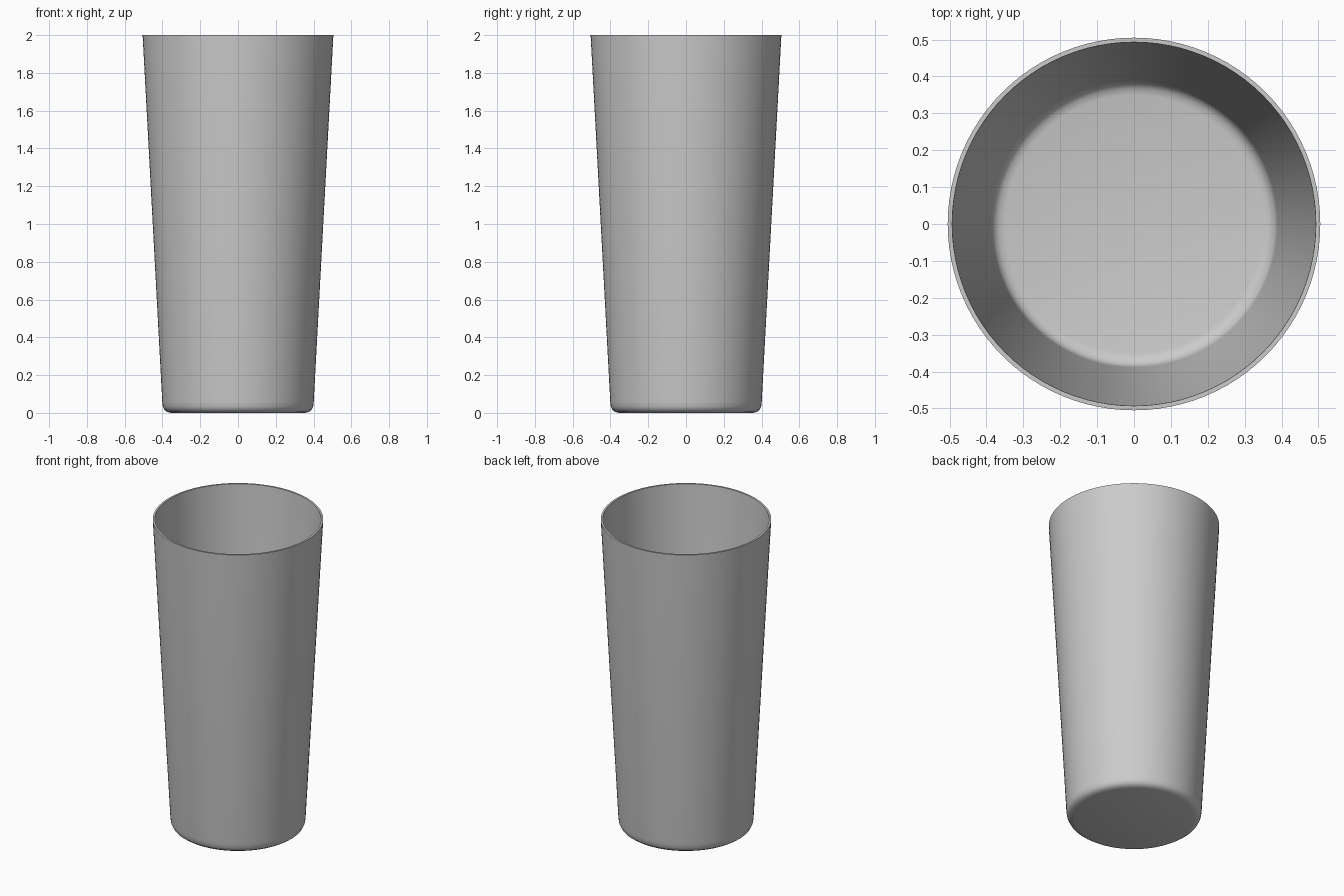
import bpy, bmesh, math

if "Cube" in bpy.data.objects:
    bpy.data.objects.remove(bpy.data.objects["Cube"])

WALL = 0.012
SEGMENTS = 96

# outer half-profile (radius, height), from the base centre up to the rim
outer = [(0, 0), (0.355, 0), (0.375, 0.005), (0.39, 0.016),
         (0.398, 0.033), (0.401, 0.06), (0.505, 2.0)]
# inner half-profile: the same curve inset by the wall thickness
inner = [(0, WALL), (0.35, WALL), (0.367, 0.016), (0.379, 0.025),
         (0.386, 0.039), (0.389, 0.065), (0.505 - WALL, 2.0)]

# tumbler: spin the closed wall section around z
bm = bmesh.new()
verts = [bm.verts.new((r, 0, z)) for r, z in outer + inner[::-1]]
edges = [bm.edges.new(pair) for pair in zip(verts, verts[1:])]
bmesh.ops.spin(bm, geom=verts + edges, cent=(0, 0, 0), axis=(0, 0, 1),
               angle=math.tau, steps=SEGMENTS, use_duplicate=False)
bmesh.ops.remove_doubles(bm, verts=bm.verts, dist=1e-5)
bmesh.ops.recalc_face_normals(bm, faces=bm.faces)

mesh = bpy.data.meshes.new("tumbler")
bm.to_mesh(mesh)
bm.free()
cup = bpy.data.objects.new("tumbler", mesh)
bpy.context.collection.objects.link(cup)

# smooth sides with a crisp rim
bpy.context.view_layer.objects.active = cup
cup.select_set(True)
bpy.ops.object.shade_smooth_by_angle(angle=math.radians(40))
